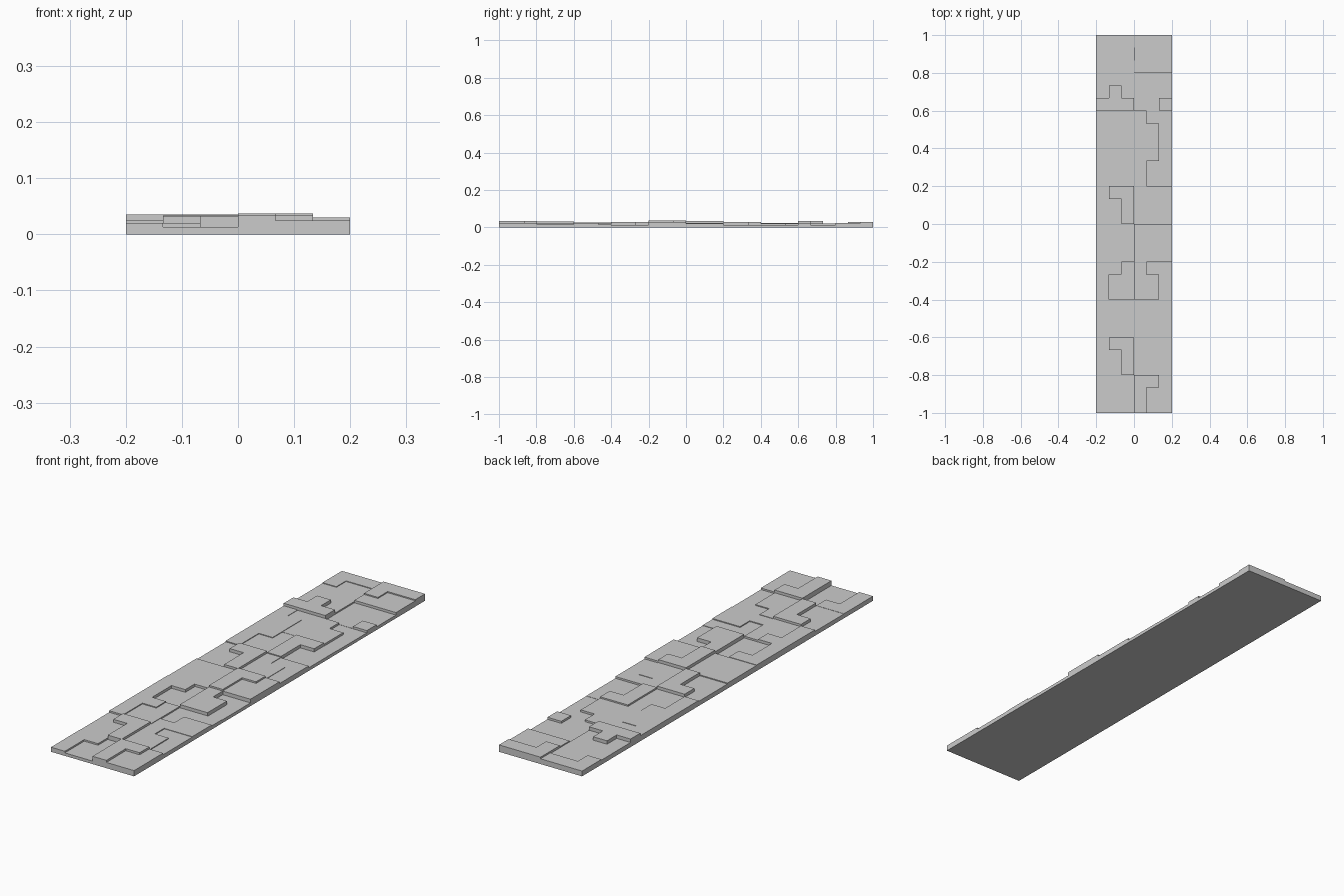
import bpy, bmesh

if "Cube" in bpy.data.objects:
    bpy.data.objects.remove(bpy.data.objects["Cube"])

C = 0.2 / 3  # cell size: every tile is a 3 x 3 block of cells

# Interlocking split of a tile, rows listed back to front (1 = second piece)
SPLIT = {
    "A": ("001", "011", "011"),
    "B": ("011", "001", "001"),
    "T": ("000", "010", "111"),
    "C": ("000", "000", "001"),
    "R": ("111", "100", "000"),
}

# Tiles front to back: (split, first height, second height) in thousandths
LEFT = [("A", 20, 13), ("B", 19, 32), ("A", 26, 22), ("A", 26, 14), ("B", 24, 24),
        ("B", 20, 34), ("A", 24, 21), ("B", 24, 22), ("T", 20, 35), ("R", 20, 23)]
RIGHT = [("A", 34, 25), ("B", 22, 18), ("R", 20, 16), ("B", 30, 14), ("A", 37, 30),
         ("B", 24, 22), ("A", 28, 14), ("B", 22, 13), ("C", 14, 23), ("R", 25, 30)]


def piece_mesh(name, cells, h):
    """Extruded tile piece made of joined square cells."""
    bm = bmesh.new()
    for x, y in cells:
        pts = [(x, y), (x + C, y), (x + C, y + C), (x, y + C)]
        bm.faces.new([bm.verts.new((px, py, 0)) for px, py in pts])
    bmesh.ops.remove_doubles(bm, verts=bm.verts, dist=1e-4)
    ext = bmesh.ops.extrude_face_region(bm, geom=bm.faces[:], use_keep_orig=True)
    top = [v for v in ext["geom"] if isinstance(v, bmesh.types.BMVert)]
    bmesh.ops.translate(bm, verts=top, vec=(0, 0, h))
    bmesh.ops.recalc_face_normals(bm, faces=bm.faces)
    bmesh.ops.dissolve_limit(bm, angle_limit=0.01, verts=bm.verts, edges=bm.edges)
    me = bpy.data.meshes.new(name)
    bm.to_mesh(me)
    bm.free()
    bpy.context.collection.objects.link(bpy.data.objects.new(name, me))


# Two columns of ten tiles, each made of two stepped pieces
for side, x0, tiles in (("left", -0.2, LEFT), ("right", 0.0, RIGHT)):
    for i, (kind, h0, h1) in enumerate(tiles):
        y0 = -1 + 0.2 * i
        for key, h in (("0", h0), ("1", h1)):
            cells = [(x0 + c * C, y0 + (2 - r) * C)
                     for r in range(3) for c in range(3) if SPLIT[kind][r][c] == key]
            piece_mesh(f"{side}_tile_{i + 1}_piece_{key}", cells, h / 1000)
